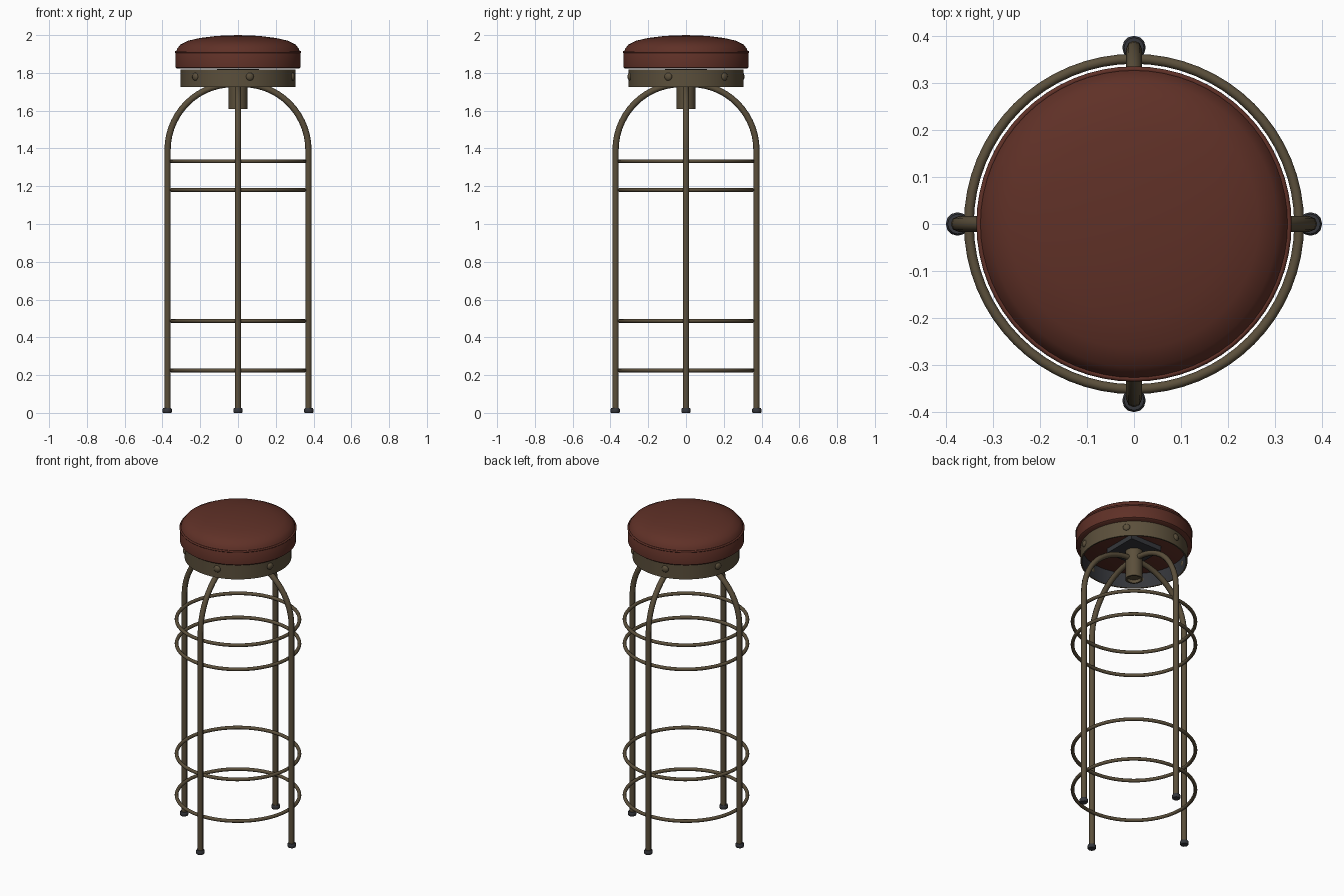
import bpy, math
from mathutils import Vector

if "Cube" in bpy.data.objects:
    bpy.data.objects.remove(bpy.data.objects["Cube"])


def material(name, rgb):
    m = bpy.data.materials.new(name)
    m.diffuse_color = (*rgb, 1)
    m.use_nodes = True
    m.node_tree.nodes["Principled BSDF"].inputs["Base Color"].default_value = m.diffuse_color
    return m


LEATHER = material("red_brown_leather", (0.115, 0.030, 0.020))
BRONZE = material("aged_bronze", (0.105, 0.079, 0.044))
STEEL = material("dark_steel", (0.035, 0.037, 0.043))


def finish(ob, name, mat, angle=40):
    ob.name = name
    ob.data.materials.append(mat)
    bpy.ops.object.select_all(action='DESELECT')
    ob.select_set(True)
    bpy.context.view_layer.objects.active = ob
    bpy.ops.object.shade_smooth_by_angle(angle=math.radians(angle))
    return ob


def lathe(name, profile, mat, seg=48, centre=(0, 0), closed=False, angle=40):
    """Spin an (r, z) profile round a vertical axis; r = 0 makes a pole."""
    verts, faces, rings = [], [], []
    for r, z in profile:
        n = 1 if r == 0 else seg
        rings.append([len(verts) + (i % n) for i in range(seg)])
        for i in range(n):
            a = 2 * math.pi * i / seg
            verts.append((centre[0] + r * math.cos(a), centre[1] + r * math.sin(a), z))
    pairs = list(zip(rings, rings[1:]))
    if closed:
        pairs.append((rings[-1], rings[0]))
    for lo, hi in pairs:
        for i in range(seg):
            j = (i + 1) % seg
            faces.append(tuple(dict.fromkeys((lo[i], lo[j], hi[j], hi[i]))))
    me = bpy.data.meshes.new(name)
    me.from_pydata(verts, [], faces)
    ob = bpy.data.objects.new(name, me)
    bpy.context.collection.objects.link(ob)
    return finish(ob, name, mat, angle)


def torus(name, r, tube, z, mat):
    bpy.ops.mesh.primitive_torus_add(major_radius=r, minor_radius=tube, location=(0, 0, z),
                                     major_segments=64, minor_segments=10)
    return finish(bpy.context.object, name, mat, 60)


def tube_path(name, pts, radius, mat):
    cu = bpy.data.curves.new(name, 'CURVE')
    cu.dimensions = '3D'
    cu.bevel_depth = radius
    cu.bevel_resolution = 2
    cu.use_fill_caps = True
    sp = cu.splines.new('POLY')
    sp.points.add(len(pts) - 1)
    for p, co in zip(sp.points, pts):
        p.co = (*co, 1)
    ob = bpy.data.objects.new(name, cu)
    bpy.context.collection.objects.link(ob)
    bpy.ops.object.select_all(action='DESELECT')
    ob.select_set(True)
    bpy.context.view_layer.objects.active = ob
    bpy.ops.object.convert(target='MESH')
    return finish(bpy.context.object, name, mat, 50)


# Padded seat: straight side wall, seam lip and domed top
lathe("seat_cushion", [(0, 1.822), (0.322, 1.822), (0.331, 1.829), (0.331, 1.908),
                       (0.327, 1.914), (0.322, 1.928), (0.305, 1.950), (0.265, 1.970),
                       (0.20, 1.985), (0.11, 1.996), (0, 2.0)], LEATHER, 64)
torus("seat_piping", 0.329, 0.006, 1.911, LEATHER)

# Metal band under the seat with a dark lining
lathe("seat_band", [(0.297, 1.725), (0.305, 1.725), (0.305, 1.819), (0.297, 1.819)],
      BRONZE, 64, closed=True)
lathe("band_lining", [(0.296, 1.819), (0.296, 1.727)], STEEL, 64)

# Rivets round the band
for k in range(6):
    a = math.radians(-18 + 60 * k)
    d = Vector((math.cos(a), math.sin(a), 0))
    bpy.ops.mesh.primitive_uv_sphere_add(segments=12, ring_count=8, radius=0.021,
                                         location=d * 0.304 + Vector((0, 0, 1.78)),
                                         rotation=(0, 0, a))
    rivet = bpy.context.object
    rivet.scale = (0.6, 1, 1)
    finish(rivet, f"rivet_{k + 1}", BRONZE)

# Mounting plate and hollow swivel hub
bpy.ops.mesh.primitive_cube_add(size=1, location=(0, 0, 1.805))
plate = bpy.context.object
plate.scale = (0.22, 0.22, 0.03)
finish(plate, "mounting_plate", STEEL)
lathe("swivel_hub", [(0, 1.63), (0.040, 1.63), (0.040, 1.61), (0.050, 1.61),
                     (0.050, 1.79), (0, 1.79)], BRONZE, 24)

# Four legs arching into the hub, each with a foot
arc = [(0.03 + 0.343 * math.cos(t), 1.39 + 0.35 * math.sin(t))
       for t in (math.pi / 2 * i / 14 for i in range(15))]
for k in range(4):
    c, s = round(math.cos(k * math.pi / 2)), round(math.sin(k * math.pi / 2))
    path = [(0.373, 0.01)] + arc + [(0, 1.74)]
    tube_path(f"leg_{k + 1}", [(r * c, r * s, z) for r, z in path], 0.0165, BRONZE)
    lathe(f"foot_{k + 1}", [(0, 0), (0.022, 0), (0.025, 0.005), (0.025, 0.019),
                            (0.021, 0.025), (0, 0.025)], STEEL, 12, (0.375 * c, 0.375 * s))

# Hoops tying the legs together
for k, z in enumerate((0.225, 0.487, 1.18, 1.332)):
    torus(f"hoop_{k + 1}", 0.351, 0.0105, z, BRONZE)
